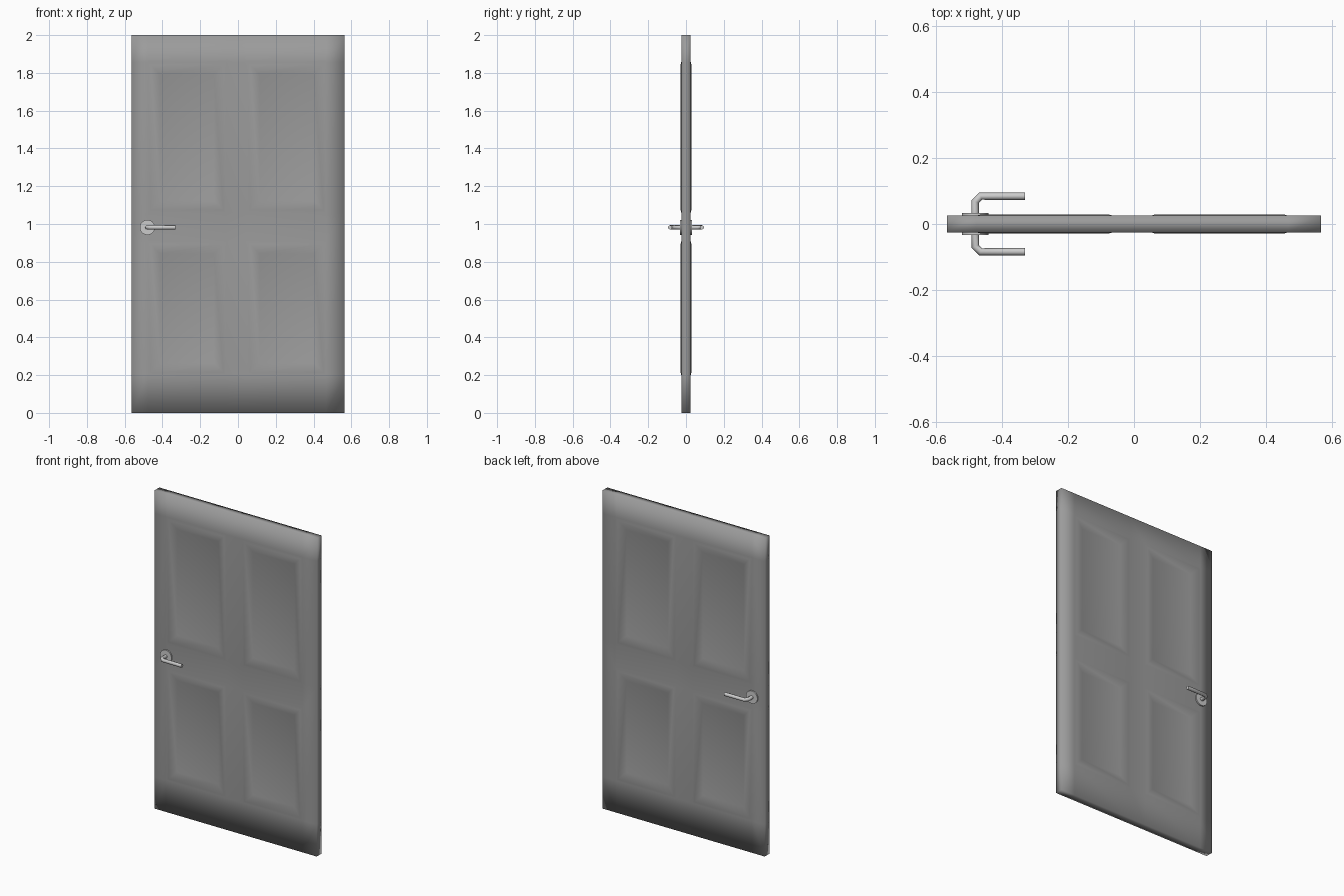
import bpy, bmesh
from math import pi

if "Cube" in bpy.data.objects:
    bpy.data.objects.remove(bpy.data.objects["Cube"])

T = 0.025                                        # half thickness of the door
XS = [-0.565, -0.477, -0.063, 0.05, 0.467, 0.565]  # stile lines
ZS = [0, 0.2, 0.907, 1.06, 1.857, 2.0]             # rail lines
# moulding rings: (inset from panel edge, distance from door centre plane)
RINGS = [(0, T), (0.015, 0.029), (0.065, 0.015)]


def quad(bm, pts):
    bm.faces.new([bm.verts.new(p) for p in pts])


def ring(x0, x1, z0, z1, d, y):
    return [(x0 + d, y, z0 + d), (x1 - d, y, z0 + d),
            (x1 - d, y, z1 - d), (x0 + d, y, z1 - d)]


# Door leaf with four moulded panels on each face
bm = bmesh.new()
for s in (-1, 1):
    for i in range(5):
        for j in range(5):
            r = (XS[i], XS[i + 1], ZS[j], ZS[j + 1])
            if i in (1, 3) and j in (1, 3):
                loops = [ring(*r, d, s * y) for d, y in RINGS]
                for a, b in zip(loops, loops[1:]):
                    for k in range(4):
                        n = (k + 1) % 4
                        quad(bm, [a[k], a[n], b[n], b[k]])
                quad(bm, loops[-1])
            else:
                quad(bm, ring(*r, 0, s * T))
# Door edges
for a, b in zip(XS, XS[1:]):
    for z in (ZS[0], ZS[-1]):
        quad(bm, [(a, -T, z), (b, -T, z), (b, T, z), (a, T, z)])
for a, b in zip(ZS, ZS[1:]):
    for x in (XS[0], XS[-1]):
        quad(bm, [(x, -T, a), (x, -T, b), (x, T, b), (x, T, a)])
bmesh.ops.remove_doubles(bm, verts=bm.verts, dist=1e-5)
bmesh.ops.recalc_face_normals(bm, faces=bm.faces)
for f in bm.faces:
    f.smooth = True
me = bpy.data.meshes.new("door_leaf")
bm.to_mesh(me)
bm.free()
bpy.context.collection.objects.link(bpy.data.objects.new("door_leaf", me))

# Dark grey door finish
grey = bpy.data.materials.new("dark_grey")
grey.diffuse_color = (0.33, 0.33, 0.33, 1)
grey.use_nodes = True
grey.node_tree.nodes["Principled BSDF"].inputs["Base Color"].default_value = grey.diffuse_color
me.materials.append(grey)

# Handles: round rose and bent lever on both faces
HX, HZ = -0.48, 0.982
for s, side in ((-1, "front"), (1, "back")):
    bpy.ops.mesh.primitive_cylinder_add(vertices=24, radius=0.04, depth=0.012,
                                        location=(HX, s * 0.027, HZ), rotation=(pi / 2, 0, 0))
    rose = bpy.context.object
    rose.name = "handle_rose_" + side
    bpy.ops.object.shade_smooth_by_angle(angle=0.6)

    cu = bpy.data.curves.new("handle_lever_" + side, 'CURVE')
    cu.dimensions = '3D'
    cu.bevel_depth = 0.0115
    cu.bevel_resolution = 2
    cu.use_fill_caps = True
    path = [(HX, 0.028), (HX, 0.068), (HX + 0.016, 0.084), (-0.33, 0.084)]
    sp = cu.splines.new('POLY')
    sp.points.add(len(path) - 1)
    for p, (x, y) in zip(sp.points, path):
        p.co = (x, s * y, HZ, 1)
    sp.use_smooth = True
    lever = bpy.data.objects.new("handle_lever_" + side, cu)
    bpy.context.collection.objects.link(lever)
